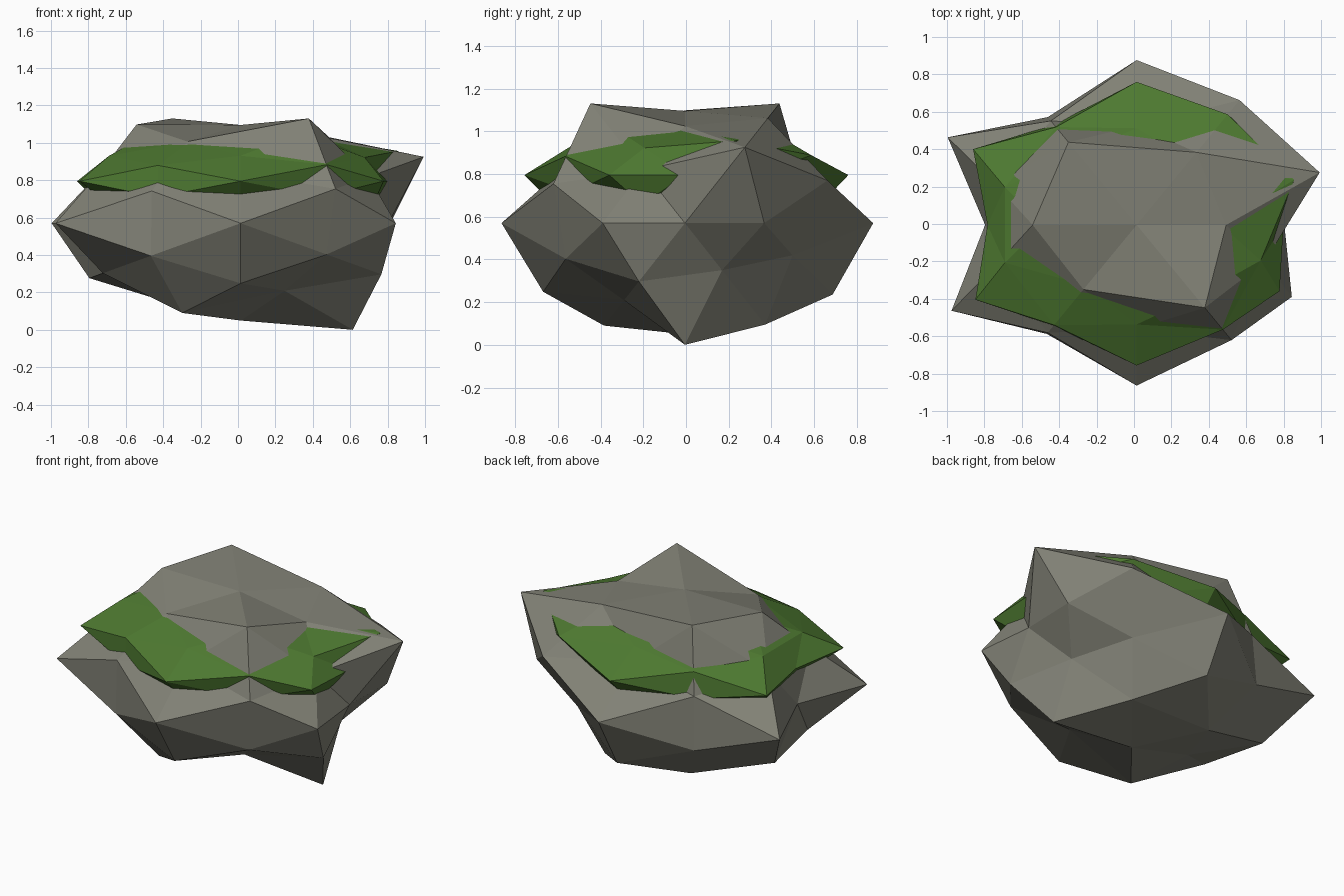
import bpy, bmesh
from mathutils import Vector

if "Cube" in bpy.data.objects:
    bpy.data.objects.remove(bpy.data.objects["Cube"])

# Radius of each point of a 42-point ball, grouped by direction.
# Sign order in each group of eight: +++ ++- +-+ +-- -++ -+- --+ ---
AXIS = [0.79, 0.81, 1.175, 1.145, 0.895, 0.886]                    # +x -x +y -y +z -z
SIDE = [0.94, 0.975, 1.187, 1.163]                                 # (x, y): ++ +- -+ --
XZ = [0.91, 1.14, 1.057, 0.82]                                     # (x, z)
YZ = [0.83, 1.083, 0.87, 1.04]                                     # (y, z)
STEEP = [1.035, 1.00, 1.18, 0.76, 1.18, 0.95, 0.92, 1.01]          # mostly up/down
WIDE = [1.21, 0.75, 0.847, 0.93, 0.93, 1.00, 0.93, 0.91]           # mostly along x
DEEP = [1.10, 0.83, 1.015, 0.92, 0.917, 0.95, 0.95, 0.96]          # mostly along y


def directions():
    """Pairs of unit direction and radius for the lumpy ball."""
    pts = []
    for k, r in enumerate(AXIS):
        d = Vector((0, 0, 0))
        d[k // 2] = 1 - 2 * (k % 2)
        pts.append((d, r))
    for base, radii in (((.851, .526, 0), SIDE), ((.526, 0, .851), XZ), ((0, .851, .526), YZ),
                        ((.309, .5, .809), STEEP), ((.809, .309, .5), WIDE), ((.5, .809, .309), DEEP)):
        used = [i for i in range(3) if base[i]]
        for k, r in enumerate(radii):
            d = Vector(base)
            for n, i in enumerate(used):
                if (k >> (len(used) - 1 - n)) & 1:
                    d[i] = -d[i]
            pts.append((d, r))
    return pts


def lumpy_ball(name, scale, height, radius, color):
    pts = directions()
    bm = bmesh.new()
    verts = [bm.verts.new(d.normalized()) for d, _ in pts]
    bmesh.ops.convex_hull(bm, input=verts)
    for v, (d, r) in zip(verts, pts):
        d = d * radius(r)
        v.co = (0.014 + d.x * scale[0], -0.005 + d.y * scale[1], height + d.z * scale[2])
    bmesh.ops.recalc_face_normals(bm, faces=bm.faces)
    me = bpy.data.meshes.new(name)
    bm.to_mesh(me)
    bm.free()
    ob = bpy.data.objects.new(name, me)
    bpy.context.collection.objects.link(ob)
    mat = bpy.data.materials.new(name + "_color")
    mat.diffuse_color = (*color, 1)
    mat.use_nodes = True
    mat.node_tree.nodes["Principled BSDF"].inputs["Base Color"].default_value = mat.diffuse_color
    me.materials.append(mat)
    return ob


# Boulder
lumpy_ball("boulder", (1, .75, .587), .57, lambda r: r, (.22, .22, .18))
# Flatter, gentler copy that shows through as moss patches
lumpy_ball("moss", (1, .75, .31), .795, lambda r: .898 + .61 * (r - .975), (.075, .19, .03))
